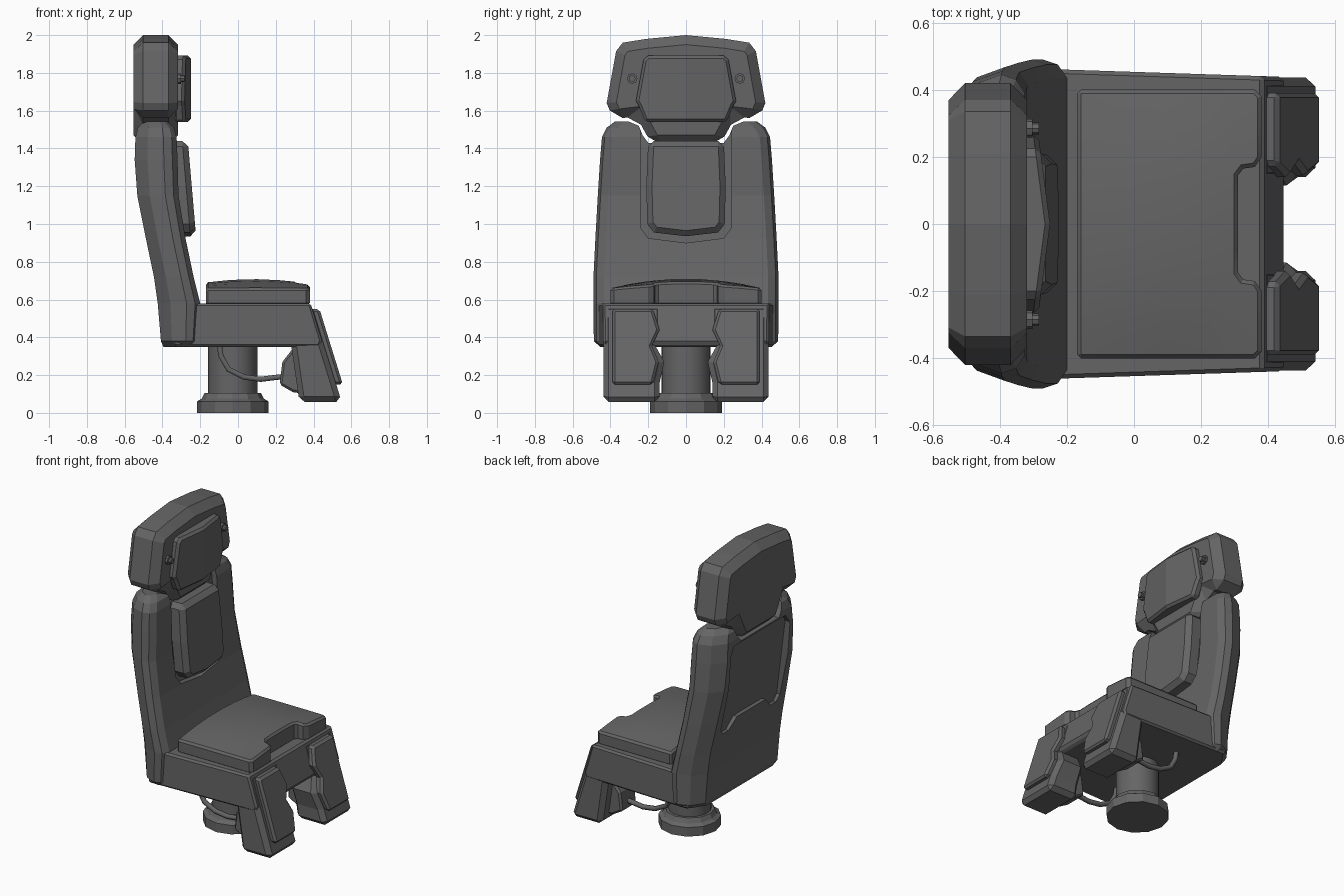
import bpy, bmesh
from math import cos, sin, pi

if "Cube" in bpy.data.objects:
    bpy.data.objects.remove(bpy.data.objects["Cube"])

dark = bpy.data.materials.new("dark_grey")
dark.diffuse_color = (.13, .13, .13, 1)
dark.use_nodes = True
dark.node_tree.nodes["Principled BSDF"].inputs["Base Color"].default_value = dark.diffuse_color


def finish(ob, bevel=0.0, smooth=False):
    bpy.ops.object.select_all(action='DESELECT')
    ob.select_set(True)
    bpy.context.view_layer.objects.active = ob
    if not ob.data.materials:
        ob.data.materials.append(dark)
    if bevel:
        m = ob.modifiers.new("bevel", 'BEVEL')
        m.width, m.segments = bevel, 1
        m.limit_method, m.angle_limit = 'ANGLE', 1.0
        bpy.ops.object.modifier_apply(modifier=m.name)
    if smooth:
        bpy.ops.object.shade_smooth_by_angle(angle=0.5)
    return ob


def loft(name, loops, bevel=0.0, smooth=False, cuts=(), shape=None):
    """Skin a stack of closed loops, optionally slice it and reshape the vertices."""
    bm = bmesh.new()
    rings = [[bm.verts.new(p) for p in loop] for loop in loops]
    n = len(rings[0])
    for a, b in zip(rings, rings[1:]):
        for i in range(n):
            bm.faces.new((a[i], a[(i + 1) % n], b[(i + 1) % n], b[i]))
    bm.faces.new(rings[0])
    bm.faces.new(rings[-1])
    for co, no in cuts:
        bmesh.ops.bisect_plane(bm, geom=bm.verts[:] + bm.edges[:] + bm.faces[:], dist=1e-5,
                               plane_co=co, plane_no=no)
    if shape:
        for v in bm.verts:
            shape(v)
    bmesh.ops.recalc_face_normals(bm, faces=bm.faces[:])
    me = bpy.data.meshes.new(name)
    bm.to_mesh(me)
    bm.free()
    ob = bpy.data.objects.new(name, me)
    bpy.context.collection.objects.link(ob)
    return finish(ob, bevel, smooth)


def plate(name, outline, back, front, bevel=0.0, **kw):
    """Outline in (y, z), thickness along x given by functions of y and z."""
    return loft(name, [[(f(y, z), y, z) for y, z in outline] for f in (back, front)], bevel, **kw)


def mirrored(half):
    """Close a right-hand (y, z) outline, listed top to bottom, across y = 0."""
    return half + [(-y, z) for y, z in reversed(half) if y > 0]


def line(z0, x0, z1, x1):
    return lambda y, z: x0 + (x1 - x0) * (z - z0) / (z1 - z0)


def flat(x):
    return lambda y, z: x


def lathe(name, x, profile, sides, smooth=False):
    return loft(name, [[(x + r * cos(2 * pi * i / sides), r * sin(2 * pi * i / sides), z)
                        for i in range(sides)] for r, z in profile], smooth=smooth)


def carve(target, cutter):
    bpy.context.view_layer.objects.active = target
    m = target.modifiers.new("cut", 'BOOLEAN')
    m.operation, m.solver, m.object = 'DIFFERENCE', 'EXACT', cutter
    bpy.ops.object.modifier_apply(modifier=m.name)
    bpy.data.objects.remove(cutter)


# pedestal
lathe("pedestal_foot", -.028, [(.19, 0), (.19, .06), (.165, .075), (.15, .105)], 12)
lathe("pedestal_column", -.028, [(.13, .02), (.13, .37)], 20, smooth=True)

# seat frame
side = [(-.34, .35), (.43, .35), (.445, .38), (.385, .58), (-.34, .58)]
width = lambda x: .453 - .033 * x
loft("seat_frame", [[(x, s * width(x), z) for x, z in side] for s in (1, -1)], .012)

# seat cushion with a front notch and crowned top
half = [(-.17, .4), (.36, .4), (.38, .38), (.38, .2), (.36, .17), (.325, .165), (.31, .145)]
plan = half + [(x, -y) for x, y in reversed(half)]


def crown(v):
    if v.co.z > .6:
        x, y = v.co.x, v.co.y
        v.co.z = .66 + .05 * (1 - (y / .4) ** 2) * (1 - .6 * ((x - .08) / .32) ** 2)


slices = [((0, y, 0), (0, 1, 0)) for y in (-.3, -.2, -.08, .08, .2, .3)]
slices += [((x, 0, 0), (1, 0, 0)) for x in (-.04, .1, .22, .29)]
loft("seat_cushion", [[(x, y, z) for x, y in plan] for z in (.57, .66)],
     .012, smooth=True, cuts=slices, shape=crown)

# backrest: stacked sections of height, rear x, front x, half width
sections = [(.35, -.395, -.22, .455), (.38, -.408, -.215, .488), (.58, -.425, -.2, .49),
            (.72, -.445, -.235, .49), (.92, -.487, -.277, .48), (1.15, -.533, -.315, .467),
            (1.34, -.547, -.32, .455), (1.46, -.543, -.325, .445), (1.51, -.53, -.34, .42),
            (1.543, -.5, -.375, .375)]
loops = []
for z, b, f, w in sections:
    d = f - b
    h = [(b, w - .11), (b + d * .3, w - .03), (b + d * .68, w), (f - d * .12, w - .015), (f, w - .055)]
    loops.append([(x, y, z) for x, y in h] + [(x, -y, z) for x, y in reversed(h)])
back = loft("backrest", loops)

# neck notch, front channel and rear panel recess
carve(back, plate("notch_cutter", mirrored([(.31, 1.7), (.31, 1.545), (.25, 1.52), (.23, 1.47), (.2, 1.43)]),
                  flat(-.8), flat(-.1)))
carve(back, plate("channel_cutter", mirrored([(.24, 1.6), (.24, .98), (.2, .925), (0, .9)]),
                  line(.9, -.31, 1.5, -.365), flat(-.1)))
carve(back, plate("panel_cutter", mirrored([(.27, 1.42), (.31, 1.36), (.31, .86), (.28, .82), (.22, .82),
                                            (.15, .89)]),
                  flat(-.8), line(.82, -.445, 1.42, -.52)))
finish(back)

# lumbar pad
plate("lumbar_pad", mirrored([(.2, 1.44), (.21, 1.2), (.205, 1.0), (.17, .955), (0, .935)]),
      line(.9, -.34, 1.5, -.4), line(.97, -.225, 1.4, -.262), .03)

# headrest with neck
plate("headrest", mirrored([(0, 2.0), (.21, 1.98), (.335, 1.96), (.37, 1.915), (.42, 1.64), (.385, 1.555),
                            (.26, 1.57), (.23, 1.51), (.18, 1.42)]),
      flat(-.553), flat(-.318), .05)


def fold(v):
    if v.co.x > -.3:
        v.co.x = -.25 - .13 * abs(v.co.y)


plate("headrest_pad", mirrored([(.2, 1.892), (.225, 1.87), (.265, 1.65), (.25, 1.625), (.215, 1.54)]),
      flat(-.34), flat(-.25), .015, cuts=[((0, 0, 0), (0, 1, 0))], shape=fold)

# parts repeated on both sides
shin = lambda y, z: .387 + .31 * (.58 - z)
for s, tag in ((1, "left"), (-1, "right")):
    # headrest bolts
    for r, x, part in ((.028, -.302, "washer"), (.018, -.283, "bolt")):
        ring = [(s * .285 + r * cos(i * pi / 4), 1.77 + r * sin(i * pi / 4)) for i in range(8)]
        plate(f"headrest_{part}_{tag}", ring, flat(-.33), flat(x))

    # front leg and its padding
    leg = [(.437, .575), (.437, .058), (.14, .058), (.14, .16), (.115, .27), (.165, .36), (.125, .44), (.125, .575)]
    plate(f"front_leg_{tag}", [(s * y, z) for y, z in leg],
          line(.058, .325, .575, .25), shin, .028)
    pad = [(.39, .55), (.39, .15), (.175, .15), (.145, .27), (.18, .355), (.14, .44), (.175, .55)]
    plate(f"leg_pad_{tag}", [(s * y, z) for y, z in pad],
          lambda y, z: shin(y, z) - .02, lambda y, z: shin(y, z) + .035, .014)

    # cable socket behind the leg
    block = [(.22, .15), (.235, .27), (.29, .34), (.36, .34), (.36, .1), (.29, .11)]
    loft(f"cable_socket_{tag}", [[(x, s * y, z) for x, z in block] for y in (.2, .36)], .012)

    # drooping cable
    cu = bpy.data.curves.new(f"cable_{tag}", 'CURVE')
    cu.dimensions, cu.bevel_depth, cu.bevel_resolution = '3D', .016, 1
    cu.materials.append(dark)
    path = [(-.1, .37), (-.09, .3), (-.05, .23), (.03, .19), (.12, .178), (.26, .195)]
    sp = cu.splines.new('POLY')
    sp.points.add(len(path) - 1)
    for p, (x, z) in zip(sp.points, path):
        p.co = (x, s * .28, z, 1)
    bpy.context.collection.objects.link(bpy.data.objects.new(f"cable_{tag}", cu))
